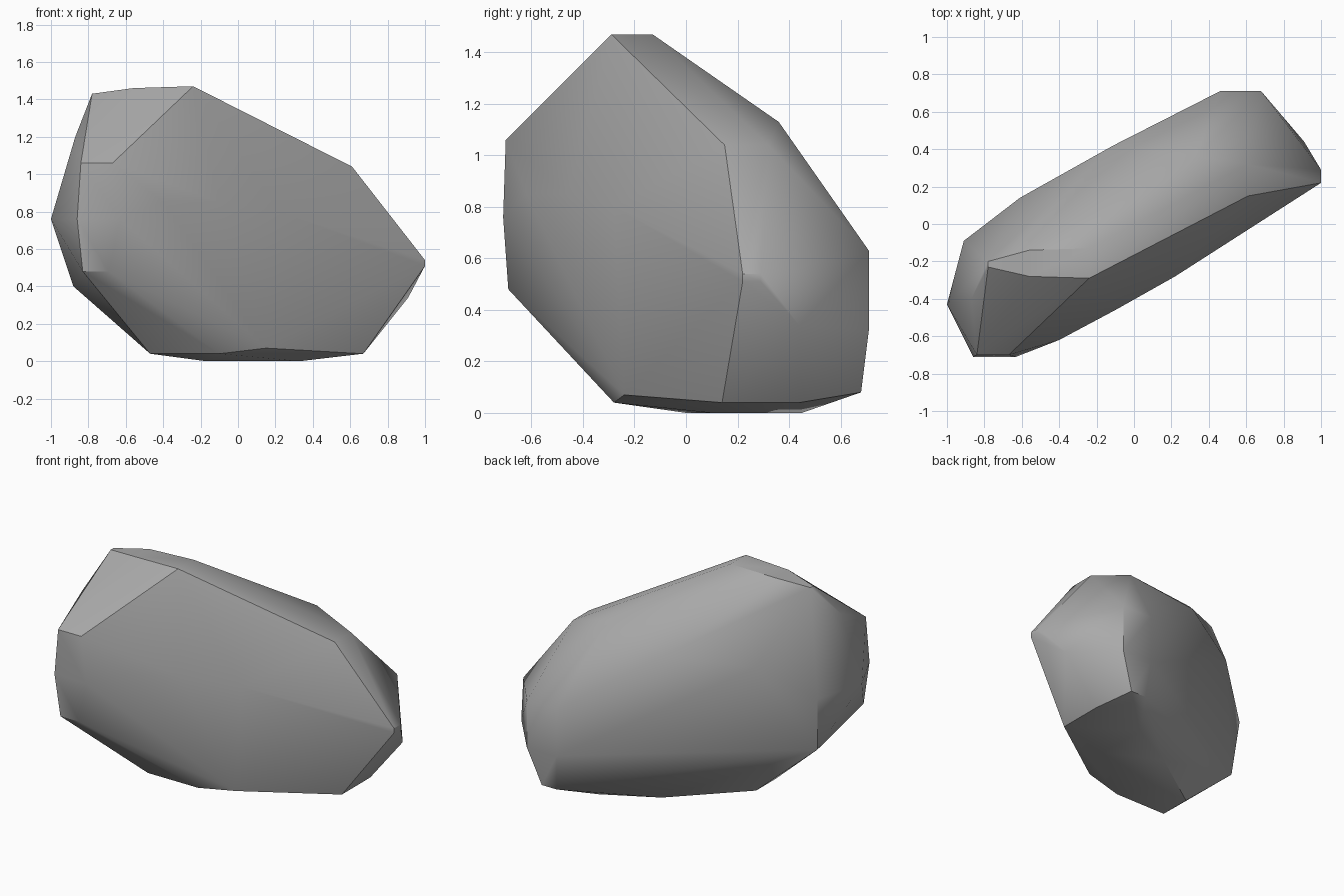
import bpy
import bmesh
import math

default_cube = bpy.data.objects.get("Cube")
if default_cube:
    bpy.data.objects.remove(default_cube, do_unlink=True)


def make_material(name, color):
    material = bpy.data.materials.new(name)
    material.use_nodes = True
    material.diffuse_color = color
    shader = material.node_tree.nodes["Principled BSDF"]
    shader.inputs["Base Color"].default_value = color
    shader.inputs["Roughness"].default_value = 0.9
    return material


def hull_object(name, corners, material, crease_angle):
    """Wrap a tight convex skin around the chiselled corners of a stone."""
    bm = bmesh.new()
    for corner in corners:
        bm.verts.new(corner)
    result = bmesh.ops.convex_hull(bm, input=bm.verts[:])
    inside = [item for item in result["geom_interior"]
              if isinstance(item, bmesh.types.BMVert)]
    bmesh.ops.delete(bm, geom=inside, context="VERTS")
    bmesh.ops.recalc_face_normals(bm, faces=bm.faces[:])
    mesh = bpy.data.meshes.new(name)
    bm.to_mesh(mesh)
    bm.free()
    mesh.materials.append(material)
    stone = bpy.data.objects.new(name, mesh)
    bpy.context.collection.objects.link(stone)
    bpy.ops.object.select_all(action="DESELECT")
    stone.select_set(True)
    bpy.context.view_layer.objects.active = stone
    bpy.ops.object.shade_smooth_by_angle(angle=crease_angle)
    return stone


# Narrow ridge along the top
top_ridge = [
    (-.24, -.29, 1.47), (-.56, -.28, 1.46), (-.78, -.23, 1.43),
    (-.24, -.13, 1.47), (-.56, -.14, 1.46), (-.78, -.2, 1.43),
]

# Broad front face, bulging slightly at the middle
front_face = [
    (-.84, -.7, 1.06), (-.67, -.7, 1.06),
    (-.86, -.71, .76), (-.63, -.71, .76),
    (-.83, -.69, .48), (-.69, -.69, .48),
    (-.4, -.62, .85), (-.1, -.46, .85), (.22, -.28, .8),
    (.61, .15, 1.04),
]

# Blunt end on the right and pointed end on the left
right_end = [
    (-1, -.43, .76), (-.87, -.4, 1.2), (-.91, -.09, .76), (-.88, -.13, .4),
]
left_end = [
    (1, .22, .54), (1, .22, .51), (1, .29, .54), (1, .29, .51),
    (.91, .44, .34),
]

# Rounded back
back_face = [
    (.33, .36, 1.13), (.61, .32, 1.04),
    (.46, .71, .63), (.68, .71, .63), (.46, .71, .32), (.68, .71, .32),
    (.59, .68, .08), (.48, .68, .08),
    (-.61, .14, .98), (-.11, .42, 1.03),
]

# Shallow underside
underside = [
    (-.47, -.28, .04), (-.47, -.07, .04), (-.1, -.28, .04), (.15, -.24, .07),
    (.67, .14, .04), (.67, .44, .04),
    (-.17, 0, 0), (.33, .1, 0), (.33, .45, 0), (-.01, .27, 0),
]

grey_stone = make_material("grey stone", (.4, .4, .4, 1))
hull_object(
    "boulder",
    top_ridge + front_face + right_end + left_end + back_face + underside,
    grey_stone,
    math.radians(35),
)
